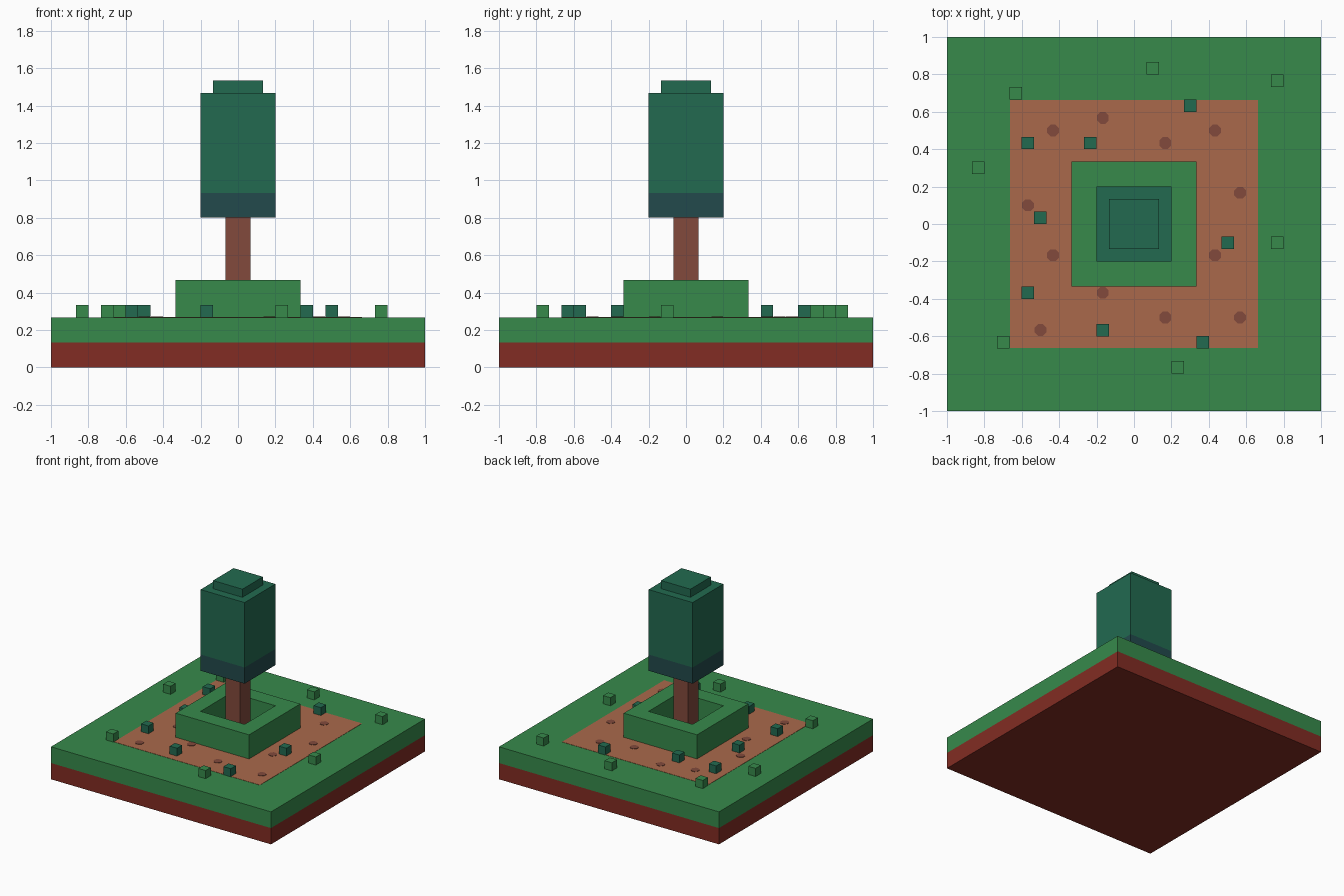
import bpy, bmesh, math
from mathutils import Matrix

cube = bpy.data.objects.get("Cube")
if cube:
    bpy.data.objects.remove(cube, do_unlink=True)


def material(name, rgb):
    lin = [((c / 255 + 0.055) / 1.055) ** 2.4 for c in rgb] + [1.0]
    m = bpy.data.materials.new(name)
    m.diffuse_color = lin
    m.use_nodes = True
    m.node_tree.nodes["Principled BSDF"].inputs["Base Color"].default_value = lin
    return m


GRASS = material("grass green", (55, 138, 75))
CLAY = material("red clay", (130, 44, 35))
LEAF = material("leaf green", (34, 106, 80))
SHADE = material("dark teal leaf", (34, 74, 76))
BARK = material("bark brown", (130, 74, 60))
DIRT = material("dirt tan", (170, 105, 75))


def finish(name, bm, mat):
    mesh = bpy.data.meshes.new(name)
    bm.to_mesh(mesh)
    bm.free()
    mesh.materials.append(mat)
    ob = bpy.data.objects.new(name, mesh)
    bpy.context.collection.objects.link(ob)
    return ob


def box(name, half, z0, z1, mat, centre=(0, 0)):
    bm = bmesh.new()
    place = Matrix.Translation((*centre, (z0 + z1) / 2))
    bmesh.ops.create_cube(bm, size=1, matrix=place @ Matrix.Diagonal((2 * half, 2 * half, z1 - z0, 1)))
    return finish(name, bm, mat)


U = 1 / 15            # block unit
GROUND = 4 * U

# Ground slab: clay below, grass above, thin dirt square on top
box("clay_layer", 1, 0, 2 * U, CLAY)
box("grass_layer", 1, 2 * U, GROUND, GRASS)
box("dirt_patch", 0.663, GROUND - 0.002, GROUND + 0.002, DIRT)

# Square planter: a ring with an open middle
bm = bmesh.new()
rings = []
for half, z in ((5 * U, GROUND), (5 * U, 7 * U), (3 * U, 7 * U), (3 * U, GROUND)):
    rings.append([bm.verts.new((half * sx, half * sy, z))
                  for sx, sy in ((-1, -1), (1, -1), (1, 1), (-1, 1))])
for a, b in zip(rings, rings[1:] + rings[:1]):
    for i in range(4):
        j = (i + 1) % 4
        bm.faces.new((a[i], a[j], b[j], b[i]))
bmesh.ops.recalc_face_normals(bm, faces=bm.faces)
finish("planter", bm, GRASS)

# Tree
box("trunk", U, GROUND, 12 * U, BARK)
box("canopy_base", 3 * U, 12 * U, 14 * U, SHADE)
box("canopy", 3 * U, 14 * U, 22 * U, LEAF)
box("canopy_cap", 2 * U, 22 * U, 23 * U, LEAF)

# Small cube plants
dark_spots = [(0.3, 0.633), (-0.567, 0.433), (-0.233, 0.433), (-0.5, 0.033),
              (0.5, -0.1), (-0.567, -0.367), (-0.167, -0.567), (0.367, -0.633)]
light_spots = [(0.1, 0.833), (0.767, 0.767), (-0.633, 0.7), (-0.833, 0.3),
               (0.767, -0.1), (-0.7, -0.633), (0.233, -0.767)]
for label, spots, mat in (("dark_bush", dark_spots, LEAF), ("grass_tuft", light_spots, GRASS)):
    for i, spot in enumerate(spots):
        box(f"{label}_{i + 1}", U / 2, GROUND, 5 * U, mat, spot)

# Pebbles: flat octagons on the dirt
pebbles = [(-0.433, 0.5), (-0.167, 0.567), (0.167, 0.433), (0.433, 0.5),
           (0.567, 0.167), (-0.567, 0.1), (-0.433, -0.167), (0.433, -0.167),
           (-0.167, -0.367), (0.167, -0.5), (0.567, -0.5), (-0.5, -0.567)]
bm = bmesh.new()
for x, y in pebbles:
    bmesh.ops.create_cone(bm, cap_ends=True, segments=8, radius1=0.034, radius2=0.034, depth=0.004,
                          matrix=Matrix.Translation((x, y, GROUND + 0.003)) @ Matrix.Rotation(math.pi / 8, 4, 'Z'))
finish("pebbles", bm, BARK)
